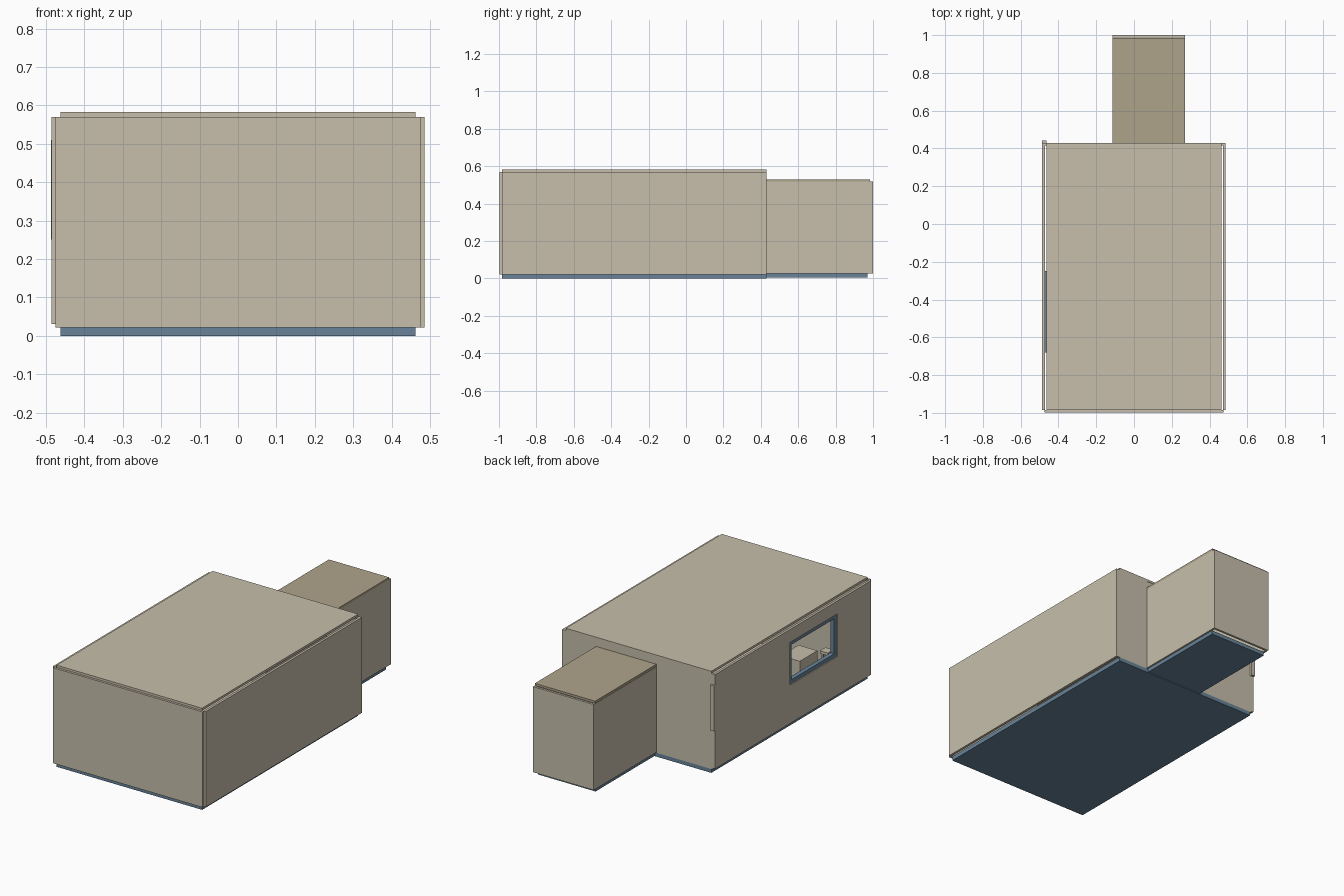
import bpy, bmesh
from mathutils import Vector

if "Cube" in bpy.data.objects:
    bpy.data.objects.remove(bpy.data.objects["Cube"])


def material(name, rgb):
    m = bpy.data.materials.new(name)
    m.diffuse_color = (*rgb, 1)
    m.use_nodes = True
    m.node_tree.nodes["Principled BSDF"].inputs["Base Color"].default_value = m.diffuse_color
    return m


CREAM = material("cream_plaster", (0.57, 0.52, 0.41))
TAN = material("tan_ceiling", (0.43, 0.37, 0.26))
BLUE = material("blue_base", (0.14, 0.23, 0.32))


def box(name, x, y, z, mat):
    """Box from (min, max) ranges on each axis."""
    bm = bmesh.new()
    bmesh.ops.create_cube(bm, size=1)
    for v in bm.verts:
        v.co = Vector([r[0] + (c + 0.5) * (r[1] - r[0]) for c, r in zip(v.co, (x, y, z))])
    me = bpy.data.meshes.new(name)
    bm.to_mesh(me)
    bm.free()
    me.materials.append(mat)
    ob = bpy.data.objects.new(name, me)
    bpy.context.collection.objects.link(ob)
    return ob


def holed_panel(name, x, y, z, hy, hz, mat):
    """Panel in the yz plane with a rectangular opening."""
    box(name + "_sill", x, y, (z[0], hz[0]), mat)
    box(name + "_head", x, y, (hz[1], z[1]), mat)
    box(name + "_front", x, (y[0], hy[0]), hz, mat)
    box(name + "_back", x, (hy[1], y[1]), hz, mat)


# Main room shell
box("main_floor", (-0.462, 0.462), (-0.985, 0.43), (0, 0.022), BLUE)
box("main_roof", (-0.462, 0.462), (-0.985, 0.43), (0.57, 0.583), CREAM)
box("front_wall", (-0.475, 0.475), (-0.998, -0.985), (0.022, 0.57), CREAM)
box("right_wall", (0.471, 0.485), (-0.985, 0.43), (0.022, 0.57), CREAM)

# Left wall made as one mesh with a window cut through it
WY, WZ = (-0.68, -0.25), (0.25, 0.495)
left = box("left_wall", (-0.486, -0.472), (-0.985, 0.43), (0.03, 0.57), CREAM)
cutter = box("window_cutter", (-0.6, -0.4), WY, WZ, CREAM)
cutter.hide_render = True
cutter.hide_viewport = True
cut = left.modifiers.new("window", 'BOOLEAN')
cut.object = cutter
cut.solver = 'EXACT'

# Window frame set into the opening
holed_panel("window_frame", (-0.48, -0.455), WY, WZ,
            (WY[0] + 0.022, WY[1] - 0.022), (WZ[0] + 0.022, WZ[1] - 0.022), BLUE)

# Back wall around the doorway to the annex
box("back_wall_left", (-0.472, -0.115), (0.416, 0.43), (0.022, 0.57), CREAM)
box("back_wall_right", (0.27, 0.471), (0.416, 0.43), (0.022, 0.57), CREAM)
box("back_wall_lintel", (-0.115, 0.27), (0.416, 0.428), (0.52, 0.57), CREAM)
box("corner_strip", (-0.487, -0.463), (0.43, 0.443), (0.25, 0.51), CREAM)

# Annex
box("annex_floor", (-0.105, 0.26), (0.43, 0.97), (0.004, 0.026), BLUE)
box("annex_roof", (-0.113, 0.27), (0.43, 0.985), (0.517, 0.53), TAN)
box("annex_left_wall", (-0.115, -0.103), (0.43, 0.987), (0.026, 0.517), CREAM)
box("annex_right_wall", (0.258, 0.27), (0.43, 0.987), (0.026, 0.517), CREAM)
box("annex_back_wall", (-0.113, 0.27), (0.987, 1.0), (0.026, 0.517), CREAM)

# Furniture seen through the window
box("floor_covering", (-0.46, 0.46), (-0.98, 0.415), (0.022, 0.026), CREAM)
box("cabinet", (-0.26, -0.14), (-0.82, -0.66), (0.026, 0.17), CREAM)
box("stool_seat", (-0.34, -0.29), (-0.85, -0.80), (0.17, 0.185), CREAM)
for i, sx in enumerate((-0.335, -0.305)):
    for j, sy in enumerate((-0.845, -0.815)):
        box(f"stool_leg_{i}{j}", (sx, sx + 0.01), (sy, sy + 0.01), (0.026, 0.17), CREAM)
